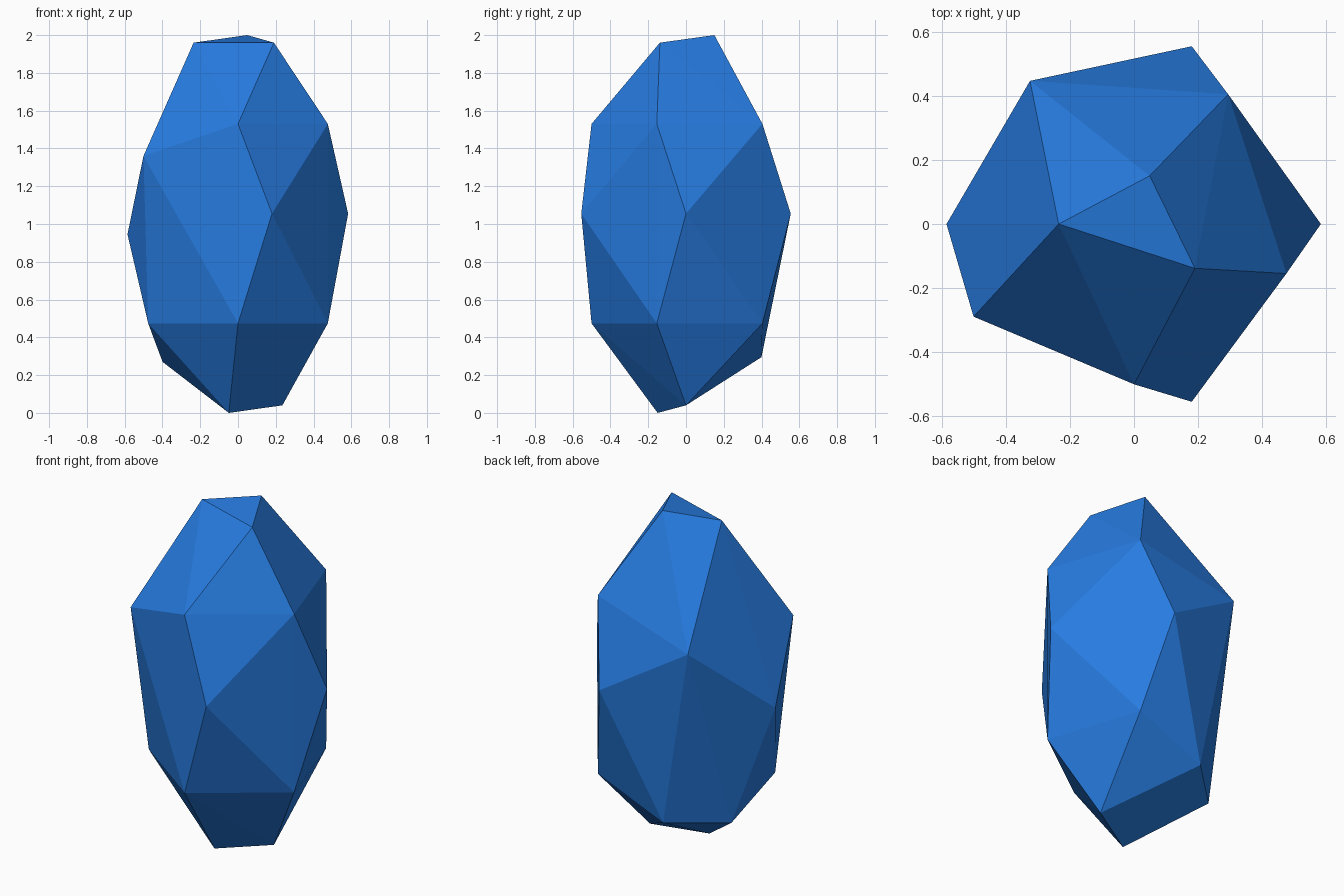
import bpy, bmesh
from math import radians, sin, cos

if "Cube" in bpy.data.objects:
    bpy.data.objects.remove(bpy.data.objects["Cube"])

# Facet corners as rings: radius, height, angles around z (degrees)
RINGS = [
    (0.158, 2.00, (72,)),                 # crown tip
    (0.235, 1.96, (180, -36)),            # crown
    (0.500, 1.53, (-90, -18, 54)),        # upper shoulder
    (0.578, 1.36, (210,)),
    (0.552, 1.36, (126,)),
    (0.583, 1.055, (-72, 0, 72)),         # girdle
    (0.585, 0.945, (180,)),
    (0.500, 0.474, (198, -90, -18, 54)),  # lower shoulder
    (0.420, 0.295, (108,)),
    (0.425, 0.27, (160,)),
    (0.235, 0.04, (0,)),                  # base
    (0.158, 0.00, (252,)),
]

bm = bmesh.new()
for r, z, angles in RINGS:
    for a in angles:
        bm.verts.new((r * cos(radians(a)), r * sin(radians(a)), z))

# Skin the corners with flat facets
bmesh.ops.convex_hull(bm, input=bm.verts[:])
bmesh.ops.recalc_face_normals(bm, faces=bm.faces[:])

mesh = bpy.data.meshes.new("crystal")
bm.to_mesh(mesh)
bm.free()
crystal = bpy.data.objects.new("crystal", mesh)
bpy.context.collection.objects.link(crystal)

# Blue material
blue = bpy.data.materials.new("blue")
blue.diffuse_color = (0.02, 0.2, 0.75, 1)
blue.use_nodes = True
blue.node_tree.nodes["Principled BSDF"].inputs["Base Color"].default_value = blue.diffuse_color
mesh.materials.append(blue)
